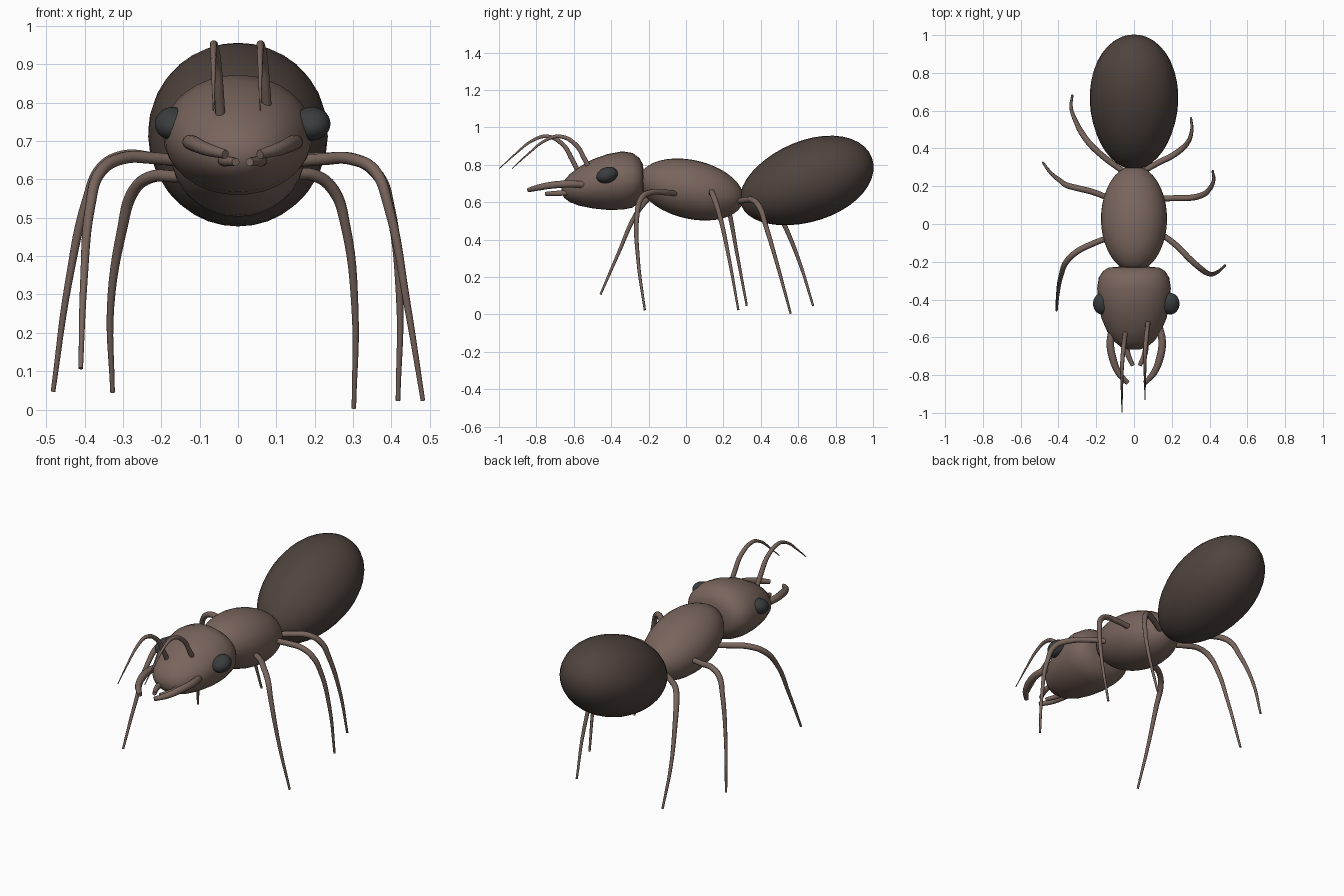
import bpy, bmesh
from math import sin, cos, pi, radians
from mathutils import Matrix, Vector

if "Cube" in bpy.data.objects:
    bpy.data.objects.remove(bpy.data.objects["Cube"])


def material(name, rgb):
    m = bpy.data.materials.new(name)
    m.diffuse_color = (*rgb, 1)
    m.use_nodes = True
    m.node_tree.nodes["Principled BSDF"].inputs["Base Color"].default_value = m.diffuse_color
    return m


BROWN = material("brown_shell", (0.19, 0.13, 0.108))
DARK = material("dark_shell", (0.08, 0.058, 0.049))
EYE = material("eye_black", (0.042, 0.046, 0.048))


def add_object(name, mesh, mat):
    mesh.materials.clear()
    mesh.materials.append(mat)
    for p in mesh.polygons:
        p.use_smooth = True
    ob = bpy.data.objects.new(name, mesh)
    bpy.context.collection.objects.link(ob)
    return ob


def from_bmesh(name, bm, mat):
    bmesh.ops.recalc_face_normals(bm, faces=bm.faces)
    mesh = bpy.data.meshes.new(name)
    bm.to_mesh(mesh)
    bm.free()
    return add_object(name, mesh, mat)


def egg(name, centre, radii, tilt, mat, taper=0.0):
    """Ellipsoid with poles along y, wider at the rear by taper, pitched by tilt."""
    bm = bmesh.new()
    bmesh.ops.create_uvsphere(bm, u_segments=32, v_segments=20, radius=1,
                              matrix=Matrix.Rotation(pi / 2, 4, 'X'))
    rot = Matrix.Rotation(radians(tilt), 3, 'X')
    for v in bm.verts:
        k = 1 + taper * v.co.y
        p = Vector((v.co.x * k * radii[0], v.co.y * radii[1], v.co.z * k * radii[2]))
        v.co = rot @ p + Vector(centre)
    return from_bmesh(name, bm, mat)


def loft(name, sections, mat, n=32):
    """Elliptical rings (y, centre z, half width, half height) joined along y."""
    bm = bmesh.new()
    rings = [[bm.verts.new((rx * cos(2 * pi * i / n), y, zc + rz * sin(2 * pi * i / n)))
              for i in range(n)] for y, zc, rx, rz in sections]
    for a, b in zip(rings, rings[1:]):
        for i in range(n):
            j = (i + 1) % n
            bm.faces.new((a[i], a[j], b[j], b[i]))
    bm.faces.new(rings[0])
    bm.faces.new(rings[-1])
    return from_bmesh(name, bm, mat)


def tube(name, points, radii, mat=BROWN):
    """Smooth tapering tube through the points."""
    cu = bpy.data.curves.new(name + "_path", 'CURVE')
    cu.dimensions = '3D'
    cu.bevel_depth = 1
    cu.bevel_resolution = 3
    cu.resolution_u = 6
    cu.use_fill_caps = True
    sp = cu.splines.new('BEZIER')
    sp.bezier_points.add(len(points) - 1)
    for bp, co, r in zip(sp.bezier_points, points, radii):
        bp.co = co
        bp.radius = r
        bp.handle_left_type = bp.handle_right_type = 'AUTO'
    tmp = bpy.data.objects.new(name + "_path", cu)
    bpy.context.collection.objects.link(tmp)
    dg = bpy.context.evaluated_depsgraph_get()
    mesh = bpy.data.meshes.new_from_object(tmp.evaluated_get(dg))
    bpy.data.objects.remove(tmp)
    return add_object(name, mesh, mat)


# Body
egg("abdomen", (0, 0.645, 0.71), (0.234, 0.372, 0.216), 20, DARK, 0.07)
egg("thorax", (0, 0.028, 0.668), (0.175, 0.285, 0.157), -13, BROWN)
loft("head", [(-0.226, 0.72, 0.08, 0.045), (-0.231, 0.72, 0.135, 0.085),
              (-0.25, 0.72, 0.165, 0.117), (-0.285, 0.717, 0.187, 0.146),
              (-0.34, 0.716, 0.195, 0.156), (-0.42, 0.708, 0.19, 0.149),
              (-0.50, 0.698, 0.172, 0.131), (-0.57, 0.685, 0.142, 0.104),
              (-0.62, 0.676, 0.108, 0.076), (-0.65, 0.67, 0.07, 0.048),
              (-0.665, 0.667, 0.03, 0.02)], BROWN)

# Eyes, jaws and feelers around the mouth
MID = 0.012
for side, s in (("left", -1), ("right", 1)):
    egg(side + "_eye", (MID + s * 0.18, -0.422, 0.745), (0.049, 0.058, 0.042), 18, EYE)
    tube(side + "_mandible",
         [(MID + s * x, y, z) for x, y, z in
          ((0.115, -0.52, 0.692), (0.137, -0.62, 0.697), (0.125, -0.71, 0.692),
           (0.092, -0.79, 0.678), (0.045, -0.842, 0.665))],
         (0.018, 0.02, 0.02, 0.017, 0.012))
    tube(side + "_palp",
         [(MID + s * x, y, z) for x, y, z in
          ((0.05, -0.59, 0.65), (0.047, -0.68, 0.648), (0.018, -0.75, 0.645))],
         (0.012, 0.015, 0.011))

# Antennae: same arch, right one set further back
ARCH = ((-0.045, -0.57, 0.75), (-0.05, -0.61, 0.83), (-0.056, -0.66, 0.91),
        (-0.063, -0.745, 0.952), (-0.064, -0.82, 0.93), (-0.064, -0.91, 0.86),
        (-0.064, -0.998, 0.78))
for side, dx, dy in (("left", 0, 0), ("right", 0.122, 0.068)):
    tube(side + "_antenna", [(x + dx, y + dy, z) for x, y, z in ARCH],
         (0.013, 0.013, 0.012, 0.0105, 0.008, 0.005, 0.002))


# Legs
def leg(name, *points):
    tube(name, points, (0.015, 0.016, 0.016, 0.0155, 0.013, 0.0095, 0.006))


leg("front_left_leg", (-0.13, -0.07, 0.645), (-0.22, -0.105, 0.655), (-0.30, -0.145, 0.655),
    (-0.358, -0.20, 0.62), (-0.385, -0.27, 0.53), (-0.402, -0.36, 0.33), (-0.41, -0.457, 0.107))
leg("front_right_leg", (0.14, -0.05, 0.645), (0.22, -0.11, 0.652), (0.30, -0.19, 0.652),
    (0.358, -0.24, 0.62), (0.392, -0.262, 0.53), (0.44, -0.255, 0.28), (0.482, -0.22, 0.023))
leg("middle_left_leg", (-0.14, 0.14, 0.645), (-0.22, 0.17, 0.655), (-0.30, 0.19, 0.66),
    (-0.355, 0.205, 0.63), (-0.392, 0.23, 0.55), (-0.44, 0.27, 0.34), (-0.482, 0.325, 0.047))
leg("middle_right_leg", (0.14, 0.135, 0.65), (0.23, 0.137, 0.655), (0.31, 0.14, 0.65),
    (0.365, 0.155, 0.61), (0.395, 0.18, 0.53), (0.421, 0.23, 0.30), (0.417, 0.28, 0.023))
leg("rear_left_leg", (-0.06, 0.28, 0.60), (-0.16, 0.355, 0.607), (-0.23, 0.42, 0.605),
    (-0.275, 0.48, 0.565), (-0.302, 0.53, 0.47), (-0.332, 0.61, 0.27), (-0.327, 0.68, 0.045))
leg("rear_right_leg", (0.05, 0.28, 0.605), (0.13, 0.325, 0.612), (0.20, 0.36, 0.61),
    (0.25, 0.395, 0.57), (0.28, 0.425, 0.48), (0.305, 0.49, 0.26), (0.302, 0.56, 0.003))
